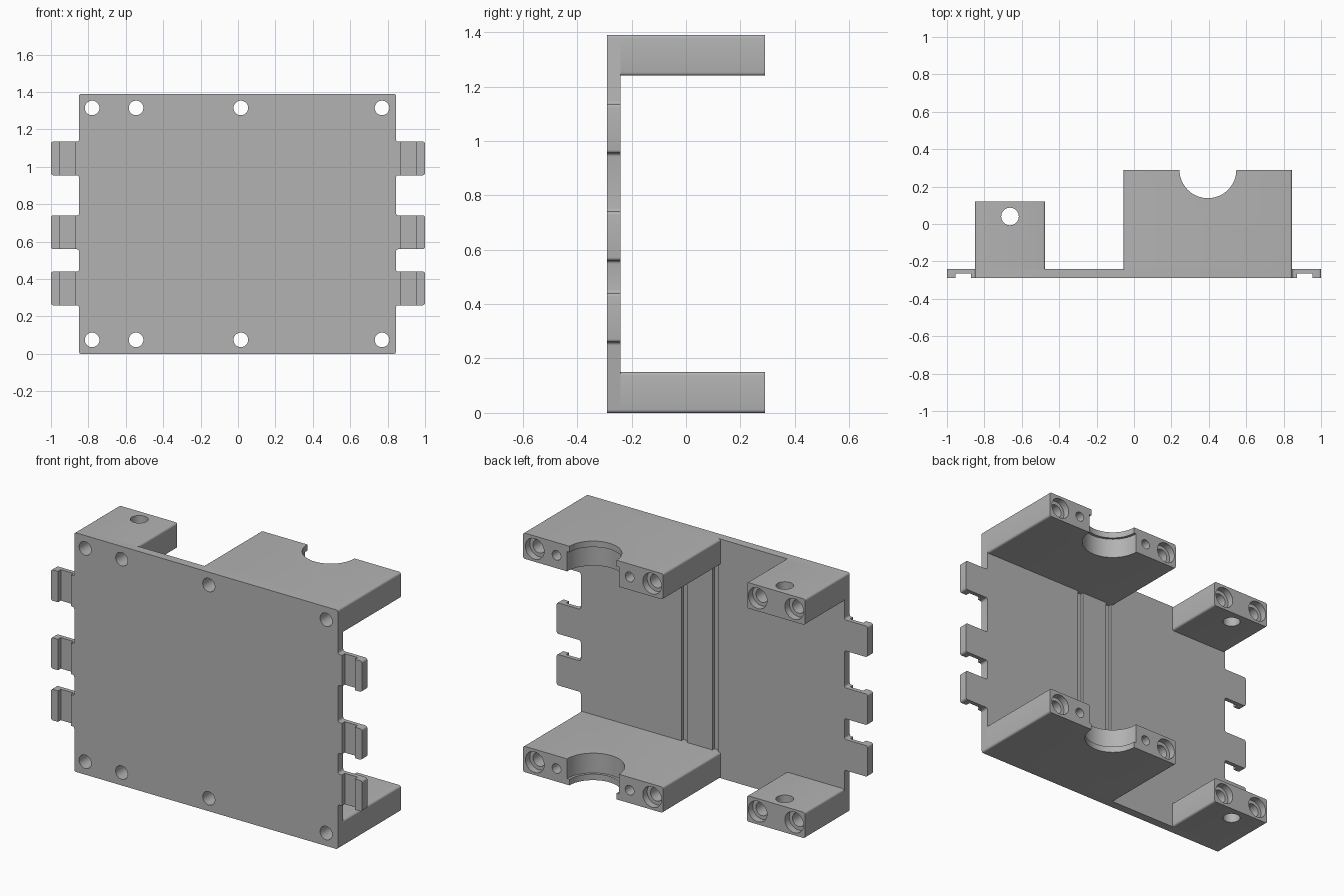
import bpy, bmesh
from math import pi, radians
from mathutils import Matrix, Vector

cube = bpy.data.objects.get("Cube")
if cube:
    bpy.data.objects.remove(cube, do_unlink=True)

grey = bpy.data.materials.new("plain grey")
grey.use_nodes = True
grey.diffuse_color = (0.45, 0.45, 0.45, 1)
grey.node_tree.nodes["Principled BSDF"].inputs["Base Color"].default_value = (0.45, 0.45, 0.45, 1)

FRONT, BACK = -0.29, -0.24       # faces of the main plate
LEFT, RIGHT = 0.845, -0.85       # its side edges
HEIGHT, DEEP = 1.39, 0.15        # overall height, arm thickness
ROUND = 0.012


def make_object(name, bm):
    bmesh.ops.recalc_face_normals(bm, faces=bm.faces)
    mesh = bpy.data.meshes.new(name)
    bm.to_mesh(mesh)
    bm.free()
    obj = bpy.data.objects.new(name, mesh)
    bpy.context.collection.objects.link(obj)
    mesh.materials.append(grey)
    return obj


def prism(name, outline, y0, y1, rounding=ROUND):
    """Extrude an x-z outline along y and round the edges that run along y."""
    bm = bmesh.new()
    face = bm.faces.new([bm.verts.new((x, y0, z)) for x, z in outline])
    out = bmesh.ops.extrude_face_region(bm, geom=[face])
    moved = [v for v in out["geom"] if isinstance(v, bmesh.types.BMVert)]
    bmesh.ops.translate(bm, vec=(0, y1 - y0, 0), verts=moved)
    if rounding:
        edges = [e for e in bm.edges if abs(e.verts[0].co.y - e.verts[1].co.y) > 1e-4]
        bmesh.ops.bevel(bm, geom=edges, offset=rounding, segments=4, profile=0.5, affect='EDGES')
    return make_object(name, bm)


def rectangle(x0, x1, z0, z1):
    return [(x0, z0), (x1, z0), (x1, z1), (x0, z1)]


def box_cutter(x0, x1, y0, y1, z0, z1):
    return prism("cutter", rectangle(x0, x1, z0, z1), y0, y1, 0)


def round_cutter(start, end, radius, sides=40):
    start, end = Vector(start), Vector(end)
    axis = end - start
    turn = Vector((0, 0, 1)).rotation_difference(axis).to_matrix().to_4x4()
    bm = bmesh.new()
    bmesh.ops.create_cone(bm, cap_ends=True, segments=sides, radius1=radius, radius2=radius,
                          depth=axis.length,
                          matrix=Matrix.Translation((start + end) / 2) @ turn)
    return make_object("cutter", bm)


def cut(obj, cutter):
    cutter.hide_render = True
    mod = obj.modifiers.new("cut", 'BOOLEAN')
    mod.operation = 'DIFFERENCE'
    mod.solver = 'EXACT'
    mod.object = cutter
    with bpy.context.temp_override(object=obj, active_object=obj):
        bpy.ops.object.modifier_apply(modifier=mod.name)
    bpy.data.objects.remove(cutter, do_unlink=True)


def smooth(obj):
    bpy.ops.object.select_all(action='DESELECT')
    obj.select_set(True)
    bpy.context.view_layer.objects.active = obj
    bpy.ops.object.shade_smooth_by_angle(angle=radians(30))


# Main plate with three clip tabs on each side
tabs = [(0.26, 0.44), (0.56, 0.74), (0.955, 1.135)]
outline = [(RIGHT, 0), (LEFT, 0)]
for low, high in tabs:
    outline += [(LEFT, low), (1, low), (1, high), (LEFT, high)]
outline += [(LEFT, HEIGHT), (RIGHT, HEIGHT)]
for low, high in reversed(tabs):
    outline += [(RIGHT, high), (-1, high), (-1, low), (RIGHT, low)]
plate = prism("main_plate", outline, FRONT, BACK)

# Slots across the front of the tabs
for side in (1, -1):
    x0, x1 = sorted((side * 0.872, side * 0.955))
    cut(plate, box_cutter(x0, x1, FRONT - 0.05, -0.264, 0.1, 1.3))

# Upright grooves on the back of the plate
for x in (-0.02, 0.18):
    cut(plate, box_cutter(x - 0.018, x + 0.018, BACK - 0.02, BACK + 0.05, DEEP, HEIGHT - DEEP))

# Bolt holes through the plate
bolts = {"small": (-0.78, -0.545), "large": (0.015, 0.77)}
for z in (0.075, HEIGHT - 0.075):
    for x in bolts["small"] + bolts["large"]:
        cut(plate, round_cutter((x, FRONT - 0.1, z), (x, BACK + 0.1, z), 0.039))
smooth(plate)

# Arms at the bottom and top, reaching back from the plate
for level, base in (("lower", 0), ("upper", HEIGHT - DEEP)):
    middle = base + 0.075
    top = base + DEEP
    for size, x0, x1, end in (("small", RIGHT, -0.475, 0.12), ("large", -0.055, LEFT, 0.29)):
        arm = prism(f"{level}_{size}_arm", rectangle(x0, x1, base, top), BACK, end)

        # Counterbored bolt holes
        for x in bolts[size]:
            cut(arm, round_cutter((x, BACK - 0.1, middle), (x, end + 0.1, middle), 0.039))
            cut(arm, round_cutter((x, end - 0.04, middle), (x, end + 0.1, middle), 0.06))

        if size == "small":
            # Upright pin hole
            cut(arm, round_cutter((-0.663, 0.04, base - 0.1), (-0.663, 0.04, top + 0.1), 0.047))
        else:
            # Half-round seat with a thin lip on the outer side
            cx = 0.395
            cut(arm, round_cutter((cx, end, base - 0.1), (cx, end, top + 0.1), 0.152, 64))
            z0, z1 = (base + 0.035, top + 0.1) if level == "lower" else (base - 0.1, top - 0.035)
            cut(arm, round_cutter((cx, end, z0), (cx, end, z1), 0.167, 64))
            # Small screw holes beside the seat
            for x in (cx - 0.235, cx + 0.235):
                cut(arm, round_cutter((x, end - 0.2, middle), (x, end + 0.1, middle), 0.028, 24))
        smooth(arm)
